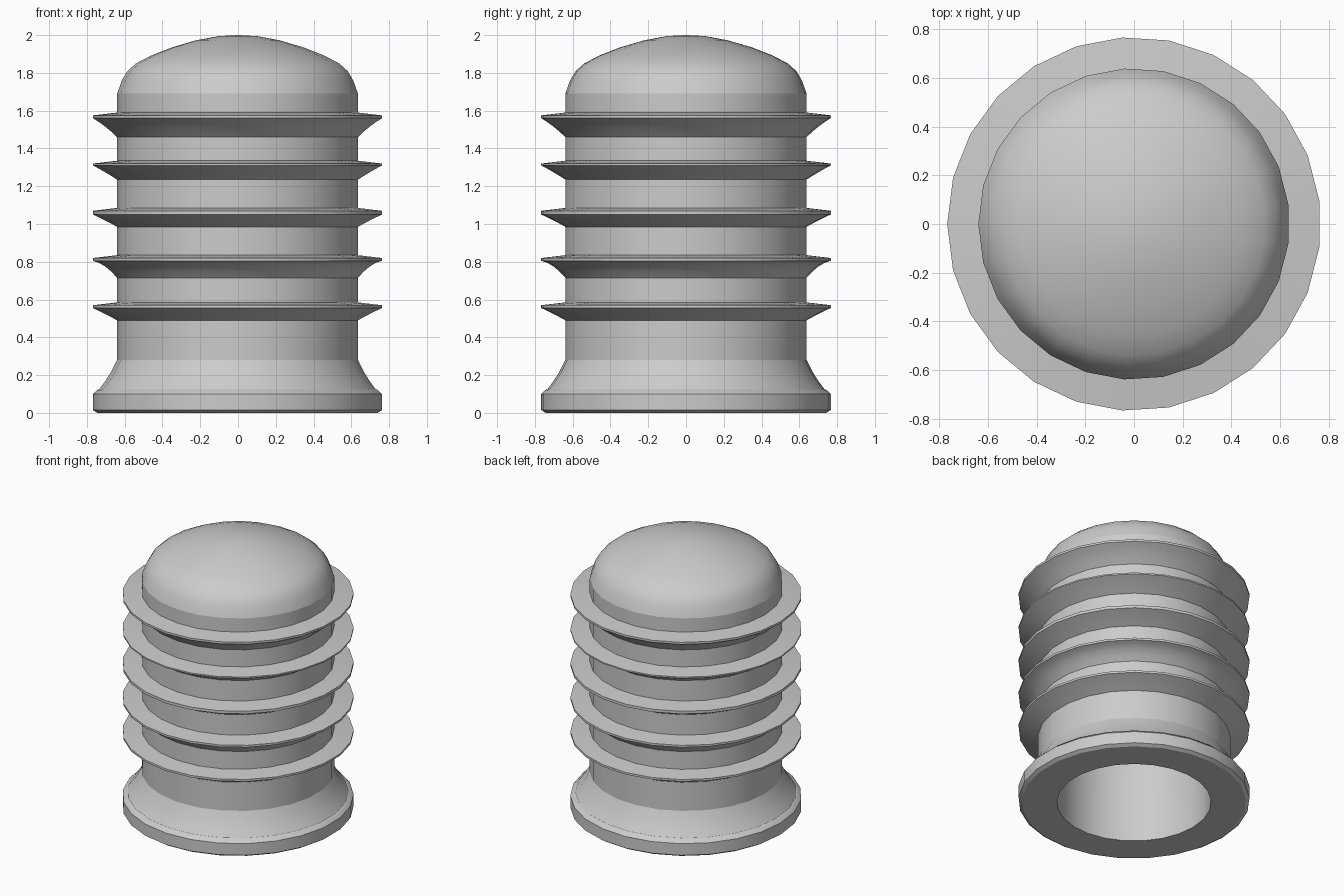
import bpy, bmesh, math

cube = bpy.data.objects.get("Cube")
if cube:
    bpy.data.objects.remove(cube, do_unlink=True)

SIDES = 25
WALL, RIM, BORE = 0.64, 0.768, 0.512

rubber = bpy.data.materials.new("grey_rubber")
rubber.use_nodes = True
colour = (0.6, 0.6, 0.6, 1)
rubber.diffuse_color = colour
rubber.node_tree.nodes["Principled BSDF"].inputs["Base Color"].default_value = colour


def fin(bottom, tip, top, sag):
    """Profile of one sealing fin: hollow underside, thin rim, nearly flat top."""
    points = [(WALL, bottom)]
    for t in (0.25, 0.5, 0.75):
        points.append((WALL + (RIM - WALL) * t,
                       bottom + (tip - bottom) * (t + sag * t * (1 - t))))
    return points + [(RIM, tip), (RIM, top - 0.015), (WALL, top)]


# Flanged foot and flare
profile = [(BORE, 0), (0.745, 0), (RIM, 0.015), (RIM, 0.1), (0.745, 0.122),
           (0.735, 0.125), (0.705, 0.165), (0.67, 0.22), (WALL, 0.28)]

# Five fins up the barrel
for bottom, tip, top, sag in ((0.49, 0.555, 0.585, 0.1),
                              (0.715, 0.805, 0.835, 0.7),
                              (0.985, 1.05, 1.085, 0.1),
                              (1.235, 1.31, 1.335, 0.1),
                              (1.46, 1.56, 1.59, 0.25)):
    profile += fin(bottom, tip, top, sag)

# Domed cap
profile += [(WALL, 1.69), (0.615, 1.76), (0.585, 1.81), (0.54, 1.85),
            (0.46, 1.892), (0.35, 1.935), (0.22, 1.973), (0.1, 1.995), (0, 2)]

# Hollow inside, closed under the cap
profile += [(0, 1.85), (0.2, 1.83), (0.36, 1.785), (0.46, 1.72), (BORE, 1.62)]

# Turn the profile around the axis
bm = bmesh.new()
verts = [bm.verts.new((-r, 0, z)) for r, z in profile]
edges = [bm.edges.new(pair) for pair in zip(verts, verts[1:] + verts[:1])]
bmesh.ops.spin(bm, geom=verts + edges, cent=(0, 0, 0), axis=(0, 0, 1),
               angle=math.tau, steps=SIDES, use_duplicate=False)
bmesh.ops.remove_doubles(bm, verts=bm.verts, dist=0.0005)
# Drop the leftover edge on the axis
bmesh.ops.delete(bm, geom=[e for e in bm.edges if not e.link_faces], context="EDGES")
bmesh.ops.recalc_face_normals(bm, faces=bm.faces)

# Creases where the straight barrel meets the flare and the cap
for e in bm.edges:
    if any(all(abs(v.co.z - z) < 0.001 for v in e.verts) for z in (0.28, 1.69)):
        e.smooth = False

mesh = bpy.data.meshes.new("ribbed_plug")
bm.to_mesh(mesh)
bm.free()
mesh.materials.append(rubber)
plug = bpy.data.objects.new("ribbed_plug", mesh)
bpy.context.collection.objects.link(plug)

bpy.ops.object.select_all(action="DESELECT")
plug.select_set(True)
bpy.context.view_layer.objects.active = plug
bpy.ops.object.shade_smooth_by_angle(angle=math.radians(30), keep_sharp_edges=True)
